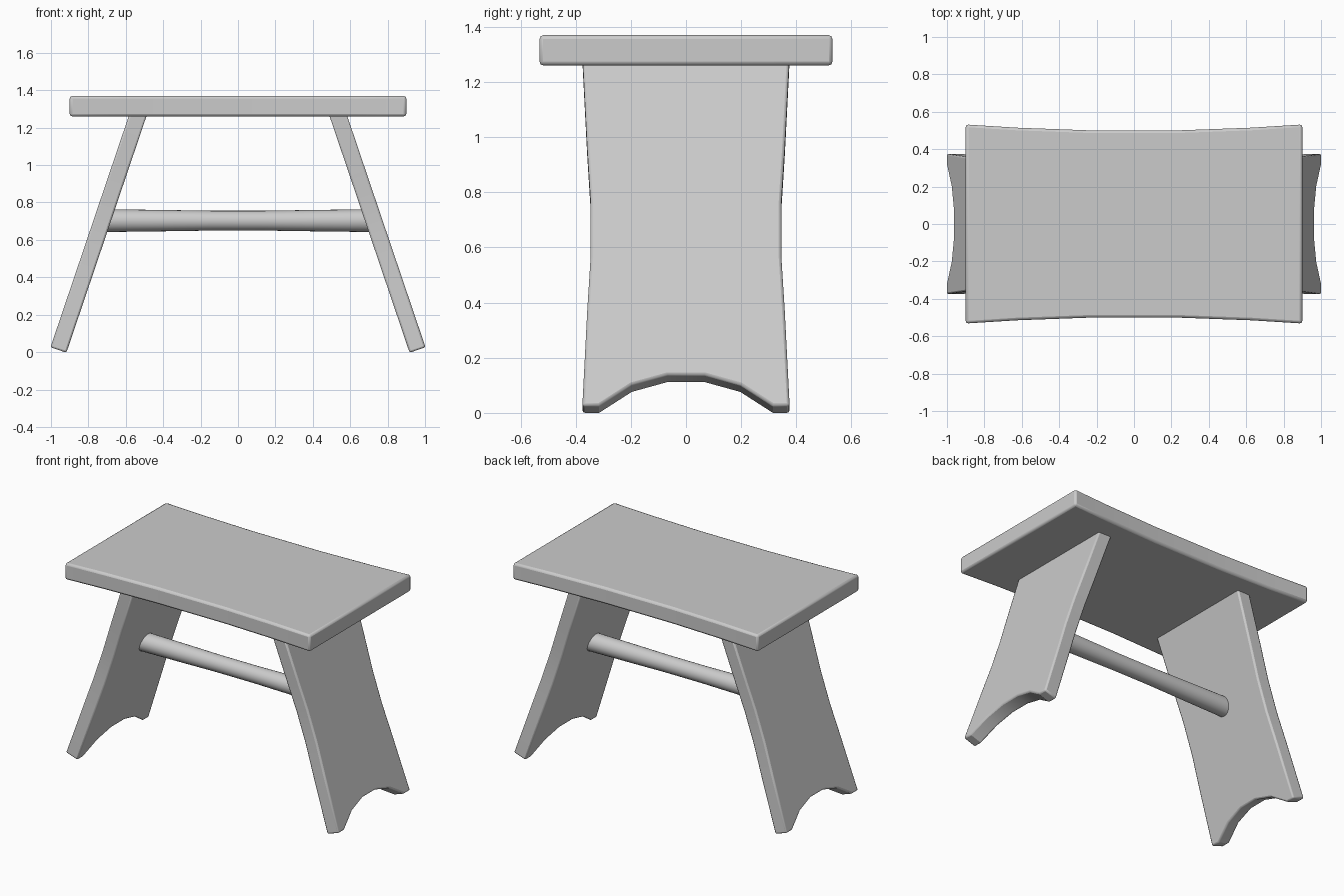
import bpy, bmesh, math
from mathutils import Matrix

if "Cube" in bpy.data.objects:
    bpy.data.objects.remove(bpy.data.objects["Cube"])


def finish(obj, bevel=0.0):
    bpy.context.collection.objects.link(obj)
    bpy.ops.object.select_all(action='DESELECT')
    obj.select_set(True)
    bpy.context.view_layer.objects.active = obj
    bpy.ops.object.shade_smooth_by_angle(angle=math.radians(32))
    if bevel:
        mod = obj.modifiers.new("edge_round", 'BEVEL')
        mod.width = bevel
        mod.segments = 2
        mod.limit_method = 'ANGLE'
        mod.angle_limit = math.radians(45)


def board(name, outline, thickness, matrix, bevel):
    """Extrude a 2D outline along local z, centred, then place it."""
    bm = bmesh.new()
    face = bm.faces.new([bm.verts.new((a, b, -thickness / 2)) for a, b in outline])
    ext = bmesh.ops.extrude_face_region(bm, geom=[face])
    verts = [v for v in ext["geom"] if isinstance(v, bmesh.types.BMVert)]
    bmesh.ops.translate(bm, verts=verts, vec=(0, 0, thickness))
    bmesh.ops.transform(bm, matrix=matrix, verts=bm.verts)
    bmesh.ops.recalc_face_normals(bm, faces=bm.faces)
    mesh = bpy.data.meshes.new(name)
    bm.to_mesh(mesh)
    bm.free()
    finish(bpy.data.objects.new(name, mesh), bevel)


# Seat: plank with slightly hollowed long edges
edge = [(-0.9, 0.532), (-0.63, 0.515), (-0.25, 0.501),
        (0.25, 0.501), (0.63, 0.515), (0.9, 0.532)]
seat = [(x, -y) for x, y in edge] + [(x, y) for x, y in reversed(edge)]
board("seat", seat, 0.11, Matrix.Translation((0, 0, 1.315)), 0.014)

# Legs: waisted boards with an arched foot, splayed outward
half = [(0.067, 0.118), (0.197, 0.08), (0.315, 0), (0.376, 0),
        (0.358, 0.37), (0.346, 0.57), (0.346, 0.78), (0.358, 0.98), (0.376, 1.35)]
leg = half + [(-y, s) for y, s in reversed(half)]
tilt = math.radians(18.7)
for name, side in (("left_leg", -1), ("right_leg", 1)):
    # columns: outline width -> y, outline height -> splayed up, thickness -> outward
    c, s = math.cos(tilt), math.sin(tilt)
    m = Matrix(((0, -side * s, side * c, side * 0.96),
                (1, 0, 0, 0),
                (0, c, s, 0.0115),
                (0, 0, 0, 1)))
    board(name, leg, 0.09, m, 0.01)

# Stretcher: round bar, thinner in the middle
bm = bmesh.new()
SIDES = 24
rings = []
for x, r in ((-0.72, 0.061), (-0.4, 0.057), (-0.14, 0.053),
             (0.14, 0.053), (0.4, 0.057), (0.72, 0.061)):
    rings.append([bm.verts.new((x, r * math.cos(2 * math.pi * i / SIDES),
                                0.703 + r * math.sin(2 * math.pi * i / SIDES)))
                  for i in range(SIDES)])
for a, b in zip(rings, rings[1:]):
    for i in range(SIDES):
        j = (i + 1) % SIDES
        bm.faces.new((a[i], a[j], b[j], b[i]))
bm.faces.new(rings[0])
bm.faces.new(rings[-1])
bmesh.ops.recalc_face_normals(bm, faces=bm.faces)
mesh = bpy.data.meshes.new("stretcher")
bm.to_mesh(mesh)
bm.free()
finish(bpy.data.objects.new("stretcher", mesh))
